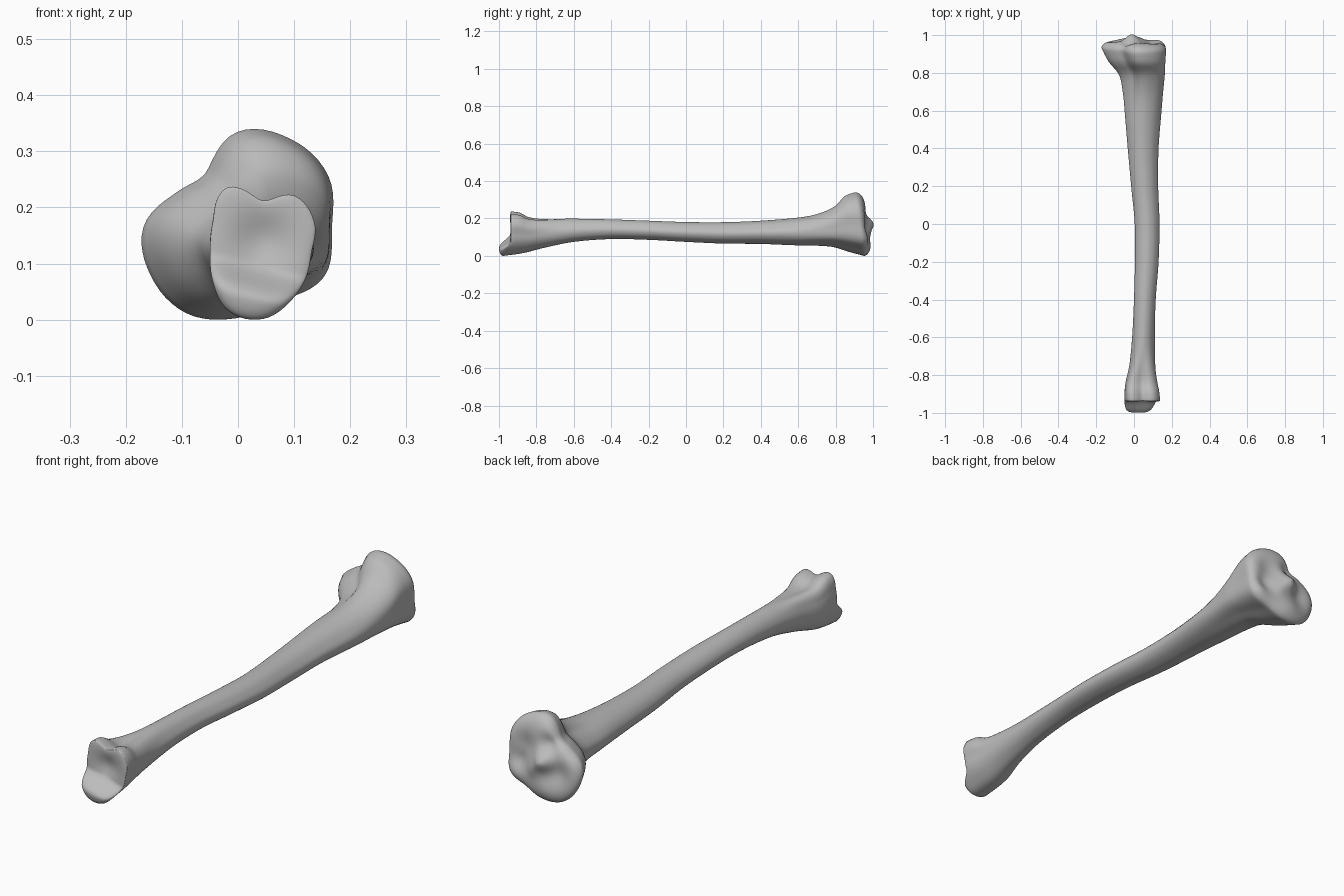
import bpy, bmesh, math

if "Cube" in bpy.data.objects:
    bpy.data.objects.remove(bpy.data.objects["Cube"], do_unlink=True)

SIDES, RINGS, CAPS = 72, 110, 16

# Outline radii every 30 degrees, counter-clockwise from +x
KNEE = [.164, .182, .181, .168, .110, .122, .162, .172, .175, .160, .150, .174]
SHAFT = [1.04, .96, .98, 1.02, .97, .95, .97, .95, .93, .96, .96, 1.02]
ANKLE = [.088, .107, .114, .090, .130, .104, .095, .104, .121, .118, .100, .090]

# Stations along the bone: y, left edge, right edge, underside, top
STATIONS = [
    (-.935, -.050, .138, .000, .237), (-.89, -.050, .134, .008, .232),
    (-.84, -.045, .125, .022, .208), (-.75, -.025, .115, .045, .201),
    (-.60, -.010, .110, .075, .199), (-.40, .000, .115, .090, .195),
    (-.20, .005, .130, .086, .188), (0, .004, .135, .075, .181),
    (.20, -.015, .128, .066, .180), (.40, -.033, .130, .064, .188),
    (.60, -.050, .146, .056, .205), (.70, -.060, .155, .054, .224),
    (.79, -.080, .164, .046, .262), (.86, -.135, .166, .022, .318),
    (.93, -.172, .170, .000, .340)]


def spline(p0, p1, p2, p3, t):
    return p1 + .5 * t * (p2 - p0 + t * (2*p0 - 5*p1 + 4*p2 - p3 + t * (3*(p1 - p2) + p3 - p0)))


def smooth(a, b, v):
    t = min(max((v - a) / (b - a), 0), 1)
    return t * t * (3 - 2 * t)


def outline(radii):
    """Closed smooth outline, stretched to fill a unit box."""
    pts = []
    for i in range(SIDES):
        k, t = divmod(i * 12 / SIDES, 1)
        r = spline(*(radii[(int(k) + j) % 12] for j in (-1, 0, 1, 2)), t)
        a = math.tau * i / SIDES
        pts.append((r * math.cos(a), r * math.sin(a)))
    lo = [min(p[j] for p in pts) for j in (0, 1)]
    size = [max(p[j] for p in pts) - lo[j] for j in (0, 1)]
    return [tuple((p[j] - lo[j]) / size[j] for j in (0, 1)) for p in pts]


def box_at(y):
    """Cross-section limits at y, as a smooth curve through the stations."""
    i = 0
    while i < len(STATIONS) - 2 and y > STATIONS[i + 1][0]:
        i += 1
    a, b = STATIONS[i], STATIONS[i + 1]
    before, after = STATIONS[max(i - 1, 0)], STATIONS[min(i + 2, len(STATIONS) - 1)]
    h = b[0] - a[0]
    t = (y - a[0]) / h
    result = []
    for c in range(1, 5):
        m0 = (b[c] - before[c]) / (b[0] - before[0]) * h
        m1 = (after[c] - a[c]) / (after[0] - a[0]) * h
        result.append((2*t**3 - 3*t*t + 1) * a[c] + (t**3 - 2*t*t + t) * m0
                      + (3*t*t - 2*t**3) * b[c] + (t**3 - t*t) * m1)
    return result


def bump(x, z, cx, cz, size):
    return math.exp(-((x - cx) ** 2 + (z - cz) ** 2) / (2 * size * size))


def knee_face(x, z):
    """Joint surface with a central spine, two hollows and grooves."""
    y = .972 - .08 * (z - .15)
    y += .034 * bump(x, z, -.015, .17, .028) + .012 * bump(x, z, .03, .13, .025)
    y -= .014 * bump(x, z, -.08, .13, .035) + .014 * bump(x, z, .08, .21, .035)
    y -= .020 * bump(x, z, -.03, .24, .025) + .018 * bump(x, z, .10, .14, .03)
    return y + .010 * bump(x, z, .14, .09, .03) + .010 * bump(x, z, -.02, .05, .04)


def lip(x, z):
    """How far the lower lip of the ankle end reaches forward."""
    return .060 * (1 - smooth(.035, .10, z + .25 * (x - .03)))


def ankle_face(x, z):
    return -.942 - lip(x, z) + .018 * bump(x, z, .045, .14, .035)


knee, shaft, ankle = outline(KNEE), outline(SHAFT), outline(ANKLE)


def section(y):
    x0, x1, z0, z1 = box_at(y)
    wk, wa = smooth(.50, .90, y), smooth(.60, .90, -y)
    pts = []
    for k, s, a in zip(knee, shaft, ankle):
        u, v = (s[j] + wk * (k[j] - s[j]) + wa * (a[j] - s[j]) for j in (0, 1))
        x, z = x0 + u * (x1 - x0), z0 + v * (z1 - z0)
        tilt = -.14 * (z - .15) * smooth(.78, .93, y)
        pts.append((x, y + tilt - .7 * lip(x, z) * smooth(.84, .935, -y), z))
    return pts


def cap_rings(rim, face, centre):
    """Shrinking rings that roll from the rim onto the joint surface."""
    rings = []
    for i in range(1, CAPS + 1):
        s = math.cos(math.pi / 2 * i / (CAPS + .6))
        w = (1 - s ** 5) ** .5
        ring = []
        for x, y, z in rim:
            px, pz = centre[0] + s * (x - centre[0]), centre[1] + s * (z - centre[1])
            ring.append((px, y + w * (face(px, pz) - y), pz))
        rings.append(ring)
    return rings


# Shaft with both joint ends, as one continuous skin
first, last = STATIONS[0][0], STATIONS[-1][0]
body = [section(first + (last - first) * i / RINGS) for i in range(RINGS + 1)]
front = cap_rings(body[0], ankle_face, (.045, .12))
back = cap_rings(body[-1], knee_face, (0, .16))
bm = bmesh.new()
loops = [[bm.verts.new(p) for p in ring] for ring in front[::-1] + body + back]
for a, b in zip(loops, loops[1:]):
    for i in range(SIDES):
        j = (i + 1) % SIDES
        bm.faces.new((a[i], a[j], b[j], b[i]))
bm.faces.new(loops[0])
bm.faces.new(loops[-1])
bmesh.ops.recalc_face_normals(bm, faces=bm.faces)
mesh = bpy.data.meshes.new("leg_bone")
bm.to_mesh(mesh)
bm.free()
bone = bpy.data.objects.new("leg_bone", mesh)
bpy.context.collection.objects.link(bone)

# Plain grey material
grey = bpy.data.materials.new("bone grey")
grey.use_nodes = True
colour = (.5, .5, .5, 1)
grey.diffuse_color = colour
grey.node_tree.nodes["Principled BSDF"].inputs["Base Color"].default_value = colour
mesh.materials.append(grey)

bpy.ops.object.select_all(action="DESELECT")
bone.select_set(True)
bpy.context.view_layer.objects.active = bone
bpy.ops.object.shade_smooth_by_angle(angle=math.radians(50))
